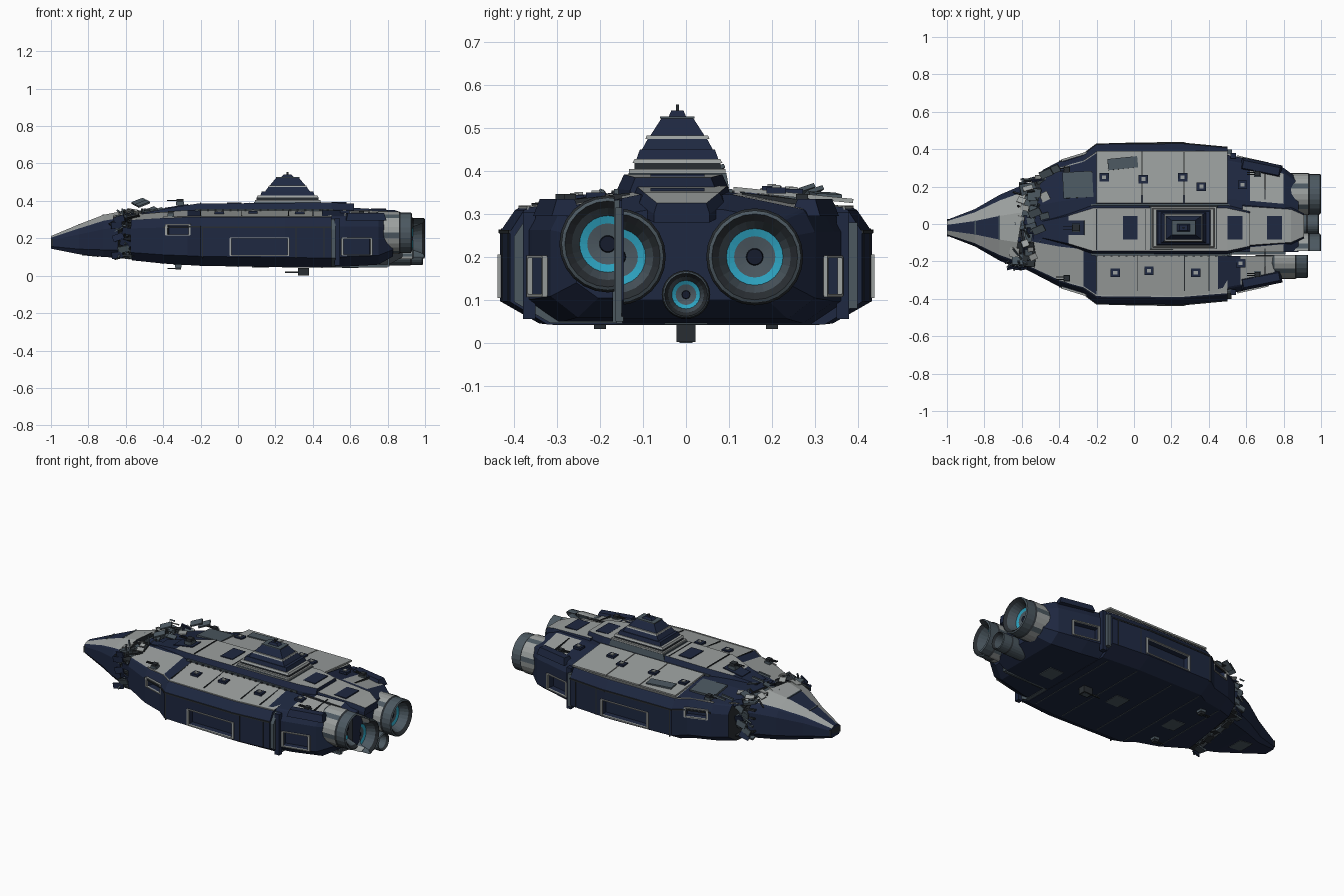
import bpy, bmesh, math, random
from mathutils import Vector, Matrix

if "Cube" in bpy.data.objects:
    bpy.data.objects.remove(bpy.data.objects["Cube"])

random.seed(4)
COLS = {"navy": (0.013, 0.021, 0.052), "pale_grey": (0.33, 0.35, 0.345), "steel": (0.072, 0.098, 0.118),
        "charcoal": (0.022, 0.027, 0.032), "engine_cyan": (0.026, 0.36, 0.52), "deep_navy": (0.008, 0.012, 0.026)}
MATS = []
for n, c in COLS.items():
    m = bpy.data.materials.new(n)
    m.diffuse_color = (*c, 1)
    m.use_nodes = True
    m.node_tree.nodes["Principled BSDF"].inputs["Base Color"].default_value = m.diffuse_color
    MATS.append(m)
NAVY, PALE, STEEL, CHAR, CYAN, DEEP = range(6)


def make(name, bm):
    bmesh.ops.recalc_face_normals(bm, faces=bm.faces)
    me = bpy.data.meshes.new(name)
    bm.to_mesh(me)
    bm.free()
    for m in MATS:
        me.materials.append(m)
    ob = bpy.data.objects.new(name, me)
    bpy.context.collection.objects.link(ob)
    return ob


def loft(name, secs, prof, rule, cy=0.0, cuts=()):
    """Mirror a half profile, sweep it through (x, half width, z low, z high) stations, then trim."""
    bm = bmesh.new()
    rings = []
    full = prof + [(-y, z) for y, z in reversed(prof)]
    for x, w, a, b in secs:
        rings.append([bm.verts.new((x, cy + fy * w, a + fz * (b - a))) for fy, fz in full])
    n = len(full)
    for k in range(len(rings) - 1):
        for j in range(n):
            f = bm.faces.new((rings[k][j], rings[k][(j + 1) % n], rings[k + 1][(j + 1) % n], rings[k + 1][j]))
            f.material_index = rule(j, k)
    for r in (rings[0], rings[-1]):
        bm.faces.new(r).material_index = rule(0, 0)
    for co, no in cuts:
        trim(bm, co, no, True)
    return make(name, bm)


def trim(bm, co, no, fill):
    g = bmesh.ops.bisect_plane(bm, geom=bm.verts[:] + bm.edges[:] + bm.faces[:], plane_co=co, plane_no=no, clear_outer=True)
    if fill:
        es = [e for e in g["geom_cut"] if isinstance(e, bmesh.types.BMEdge)]
        for f in bmesh.ops.holes_fill(bm, edges=es, sides=0)["faces"]:
            f.material_index = CHAR


def box(name, loc, size, mat, rot=(0, 0, 0), taper=(1, 1)):
    bm = bmesh.new()
    bmesh.ops.create_cube(bm, size=1)
    for v in bm.verts:
        if v.co.z > 0:
            v.co.x *= taper[0]
            v.co.y *= taper[1]
        v.co = Vector(v.co[i] * size[i] for i in range(3))
    for f in bm.faces:
        f.material_index = mat
    ob = make(name, bm)
    ob.location, ob.rotation_euler = loc, rot
    return ob


# ---- main hull, with slanted break at the front
P = [(.79, 0), (1, .17), (1, .70), (.92, .865), (.895, .885), (.36, 1)]
HULL = [(-.64, .21, .09, .32), (-.4, .335, .065, .34), (-.27, .375, .057, .35), (-.2, .428, .053, .35),
        (.25, .433, .045, .35), (.5, .41, .043, .35)]
hull = loft("main_hull", HULL, P, lambda j, k: PALE if (j == 6 and k != 2) or (j == 4 and k >= 3) else NAVY,
            cuts=[((-.535, 0, 0), (-1, .16, 0))])


def station(x):
    for a, b in zip(HULL, HULL[1:]):
        if x <= b[0]:
            break
    t = min(1, (x - a[0]) / (b[0] - a[0]))
    return [p + (q - p) * t for p, q in zip(a, b)]


def top_z(x, y):
    _, w, a, b = station(x)
    f = max(.36, abs(y) / w)
    return a + (b - a) * (1 - .115 * (f - .36) / .535)


# ---- rear hull: intact starboard part and a displaced port corner
REAR = [(.5, .37, .045, .35), (.62, .345, .045, .35), (.8, .30, .055, .345), (.88, .24, .10, .31)]
rear_rule = lambda j, k: PALE if j in (4, 6) and k == 1 else NAVY
loft("rear_hull", REAR, P, rear_rule, cuts=[((0, -.15, 0), (0, -1, 0))])
corner = loft("broken_rear_corner", REAR, P, rear_rule, cuts=[((0, -.155, 0), (0, 1, 0))])
corner.location = (-.05, -.015, .004)
for z in (.30, .052):
    box("broken_wall_rim", (.66, -.155, z), (.28, .014, .014), STEEL)
box("broken_wall_post", (.805, -.155, .182), (.012, .018, .265), STEEL)
# stepped collar behind the main hull
COLLAR = [(.50, .40, .046, .335), (.522, .40, .046, .335)]
loft("broken_collar", COLLAR, P, lambda j, k: STEEL, cuts=[((0, -.155, 0), (0, 1, 0))])
box("starboard_collar", (.512, .385, .18), (.025, .028, .20), STEEL)
for s in (1, -1):
    box("collar_rib", (.53, s * .365, .18), (.03, .03, .25), NAVY)
    box("rear_side_block", (.68, s * .30, .315), (.22, .07, .04), NAVY, (0, 0, -s * .2), (.9, .6))
    box("rear_deck_seam", (.70, s * .2, .335), (.004, .14, .012), CHAR, (-s * .12, 0, 0))

# ---- nose, snapped from the hull
PN = [(.79, 0), (1, .17), (1, .66), (.88, .82), (.83, .86), (.36, 1)]
NOSE = [(-1, .042, .145, .212), (-.85, .10, .115, .275), (-.72, .175, .10, .325), (-.5, .27, .09, .37)]
loft("nose", NOSE, PN, lambda j, k: PALE if j in (4, 6) or (j == 5 and k == 2) else NAVY,
     cy=-.02, cuts=[((-.605, 0, 0), (1, -.16, 0))])
box("nose_tip", (-.985, -.02, .175), (.03, .092, .04), CHAR)
for x, w, z in ((-.85, .076, .277), (-.72, .13, .327)):
    box("nose_band", (x, -.02, z - .002), (.008, w, .005), STEEL)

# ---- wreckage at the break: torn decks, beams and plates
for z in (.11, .15, .19, .23, .27, .31):
    for x0, wid in ((-.60, .44), (-.54, .46)):
        for i in range(7):
            y = -.5 * wid + wid * (i + .5) / 7
            box("torn_deck", (x0 + .16 * y + random.uniform(-.01, .01), y, z + random.uniform(-.012, .012)),
                (random.uniform(.03, .09), wid / 7.5, .01), random.choice((STEEL, CHAR, CHAR)),
                [random.uniform(-.25, .25) for _ in range(3)])
for i in range(90):
    y = random.uniform(-.24, .26)
    x = random.choice((-.60, -.54)) + .16 * y + random.gauss(0, .02)
    box("wreck_beam", (x, y, random.uniform(.11, .35)), (random.uniform(.03, .08), .008, .008),
        random.choice((STEEL, CHAR, STEEL)), [random.uniform(-1.2, 1.2) for _ in range(3)])
for i in range(24):
    y = random.uniform(-.2, .28)
    x = random.choice((-.60, -.53)) + .16 * y + random.gauss(0, .02)
    box("torn_plate", (x, y, random.uniform(.30, .355)), (random.uniform(.03, .06), random.uniform(.02, .05), .006),
        random.choice((PALE, STEEL, NAVY)), [random.uniform(-.5, .5) for _ in range(3)])
for i in range(14):
    s = 1 if i % 2 else -1
    box("torn_side_plate", (-.575 + s * .04 + random.uniform(-.04, .03), s * .235, .11 + .016 * i), (.06, .008, .035),
        random.choice((NAVY, STEEL)), [random.uniform(-.4, .4) for _ in range(3)])
for x, y, z in ((-.53, .06, .395), (-.51, -.03, .385), (-.47, .27, .35), (-.43, .29, .345)):
    box("loose_plate", (x, y, z), (.07, .04, .01), STEEL, (.3, -.35, .4))

# ---- raised starboard deck plates, lifted off the hull
for x0, x1 in ((-.2, .04), (.045, .265), (.27, .5)):
    box("lifted_deck_plate", ((x0 + x1) / 2, .25, .344), (x1 - x0, .28, .010), PALE, (-.10, 0, 0))
box("torn_deck_corner", (-.06, .325, .343), (.16, .06, .012), STEEL, (-.05, .03, .1))
box("starboard_deck_step", (-.30, .21, .338), (.16, .14, .012), STEEL, (-.1, 0, .05))

# ---- spine
S = [(1, 0), (1, .45), (.88, 1)]
spine_rule = lambda j, k: PALE if j == 2 else NAVY
loft("spine", [(-.49, .05, .30, .34), (-.35, .085, .32, .365), (-.22, .13, .33, .385), (.5, .13, .33, .392),
               (.62, .10, .33, .385)], S, lambda j, k: PALE if j == 2 and k > 0 else NAVY, cy=-.03)
loft("rear_spine", [(.58, .12, .30, .365), (.84, .10, .30, .35), (.91, .065, .28, .325)], S, spine_rule, cy=-.01)
for x, z in ((-.02, .388), (.54, .389), (.75, .356)):
    box("spine_hatch", (x, -.02, z), (.08, .125, .008), NAVY)
box("spine_front_panel", (-.33, -.02, .369), (.13, .08, .008), NAVY, (0, -.16, 0))
for x in (-.2, .06, .48):
    box("spine_seam", (x, -.03, .388), (.004, .22, .006), CHAR)
for s in (1, -1):
    box("spine_trim", (.14, -.03 + s * .132, .352), (.74, .012, .012), STEEL)
    for i in range(18):
        box("spine_rib", (-.2 + i * .04, -.03 + s * .137, .345), (.012, .012, .02), CHAR)

# ---- command tower, stacked tapered tiers
T = [(.36, .395, .37, .24, STEEL, .97, .95), (.395, .405, .35, .225, PALE, 1, 1), (.405, .418, .33, .20, CHAR, 1, 1),
     (.418, .428, .33, .21, PALE, .97, .95), (.428, .450, .29, .19, NAVY, .95, .92), (.450, .474, .24, .165, NAVY, .86, .84),
     (.474, .483, .205, .15, PALE, .97, .95), (.483, .522, .19, .125, NAVY, .65, .6), (.522, .527, .125, .08, STEEL, 1, 1),
     (.527, .541, .07, .04, NAVY, .6, .7), (.541, .555, .012, .007, CHAR, 1, 1)]
for z0, z1, lx, ly, m, tx, ty in T:
    box("tower_tier", (.265, -.02, (z0 + z1) / 2), (lx, ly, z1 - z0), m, taper=(tx, ty))

# ---- engines, lathed about x
EP = [(.72, .075, CHAR), (.80, .1, STEEL), (.82, .113, PALE), (.93, .113, CHAR), (.94, .108, STEEL), (.995, .108, STEEL),
      (1, .1, CHAR), (.985, .084, STEEL), (.935, .066, CYAN), (.93, .048, STEEL), (.925, .02, DEEP), (.935, .018, DEEP)]


def engine(name, y, z, r, x_off=0, side=0, shift=(0, 0, 0)):
    bm = bmesh.new()
    N = 24
    rings = [[bm.verts.new((px + x_off, y + r * pr * math.cos(2 * math.pi * i / N), z + r * pr * math.sin(2 * math.pi * i / N)))
              for i in range(N)] for px, pr, _ in EP]
    for k in range(len(EP) - 1):
        for i in range(N):
            f = bm.faces.new((rings[k][i], rings[k][(i + 1) % N], rings[k + 1][(i + 1) % N], rings[k + 1][i]))
            f.material_index = STEEL if EP[k][2] == PALE and (i % 4 == 0 or r < 1) else EP[k][2]
    bm.faces.new(rings[-1]).material_index = DEEP
    bm.faces.new(rings[0]).material_index = CHAR
    if side:
        trim(bm, (0, -.145, 0), (0, side, 0), False)
    make(name, bm).location = shift


engine("starboard_engine", .16, .20, 1)
engine("port_engine_inner", -.16, .20, 1, side=-1)
engine("port_engine_broken_half", -.16, .20, 1, side=1, shift=(-.07, -.022, .03))
engine("centre_engine", 0, .112, .5, x_off=-.01)


# ---- hangar recesses cut in the sides with thin pale frames
def hangar(x, y, z, lx, lz, ang, target):
    rot = Matrix.Rotation(ang, 4, 'Z')
    cutter = box("hangar_cutter", (x, y, z), (lx, .09, lz), NAVY, (0, 0, ang))
    cutter.hide_render = True
    cutter.display_type = 'WIRE'
    cutter.hide_set(True)
    md = target.modifiers.new("hangar", 'BOOLEAN')
    md.operation, md.object, md.solver = 'DIFFERENCE', cutter, 'EXACT'
    for dx, dz, sx, sz in ((0, lz / 2, lx, .006), (0, -lz / 2, lx, .006), (lx / 2, 0, .006, lz), (-lx / 2, 0, .006, lz)):
        box("hangar_frame", Vector((x, y, z + dz)) + rot @ Vector((dx, 0, 0)), (sx + .006, .012, sz), PALE, (0, 0, ang))


rear = bpy.data.objects["rear_hull"]
for s in (1, -1):
    hangar(.115, s * .431, .155, .31, .095, s * .011, hull)
    hangar(-.32, s * .36, .245, .13, .055, s * .30, hull)
    hangar(.635, s * .342 - (.005 if s < 0 else 0), .155, .16, .09, -s * .22, rear if s > 0 else corner)
    # side panel seams and edge rails
    for x in (-.19, .31, .46):
        box("side_seam", (x, s * station(x)[1], .175), (.005, .005, .16), CHAR)
    for a, b in zip(HULL[1:], HULL[2:]):
        for fz, fy, m in ((.885, .895, PALE), (.70, 1, CHAR)):
            p, q = [Vector((h[0], s * h[1] * fy, h[2] + fz * (h[3] - h[2]))) for h in (a, b)]
            d = q - p
            box("edge_rail", (p + q) / 2, (d.length, .006, .008), m, (0, 0, math.atan2(d.y, d.x)))

# ---- deck seams, hatches and turrets
for x in (-.2, .02, .27, .4):
    box("deck_seam", (x, -.25, top_z(x, -.25)), (.005, .22, .005), CHAR, (.12, 0, 0))
for x, y in ((-.16, .25), (.05, .24), (.26, .25), (.36, .2), (-.1, -.26), (.08, -.25), (.33, -.26), (.57, -.21), (.58, .21)):
    z = top_z(min(x, .5), y) + (.012 if y > 0 else 0)
    box("hatch_base", (x, y, z + .003), (.05, .045, .014), NAVY)
    box("hatch_cap", (x, y, z + .011), (.022, .02, .008), PALE)


def turret(x, y, z, s=1, up=1):
    box("turret_base", (x, y, z), (.045 * s, .045 * s, .02 * s), STEEL)
    box("turret_head", (x, y, z + up * .017 * s), (.035 * s, .035 * s, .018 * s), CHAR)
    for d in (-1, 1):
        box("turret_barrel", (x - .04 * s, y + d * .008 * s, z + up * .018 * s), (.06 * s, .005, .005), CHAR)


turret(-.31, -.02, .385)
for s in (1, -1):
    for x in (-.36, .66):
        turret(x, s * (.29 if x < .6 else .27), .325, .8)
    turret(-.32, s * .2, .053, .8, -1)
box("belly_turret", (.35, 0, .022), (.06, .045, .04), CHAR)
box("belly_turret_cap", (.35, 0, .005), (.04, .03, .010), STEEL)
box("belly_turret_barrel", (.29, 0, .018), (.08, .008, .008), CHAR)

# ---- belly seams and grey vent plates
for x in (-.4, -.2, .0, .25, .45):
    _, w, zb, _ = station(x)
    box("belly_seam", (x, 0, zb), (.005, 1.5 * w, .004), STEEL)
for x, y, z in ((-.3, -.02, .059), (.12, 0, .047), (.6, 0, .045), (-.79, -.02, .108)):
    box("belly_vent", (x, y, z), (.09, .1, .006), STEEL, (0, .1 if x < -.7 else 0, 0))
